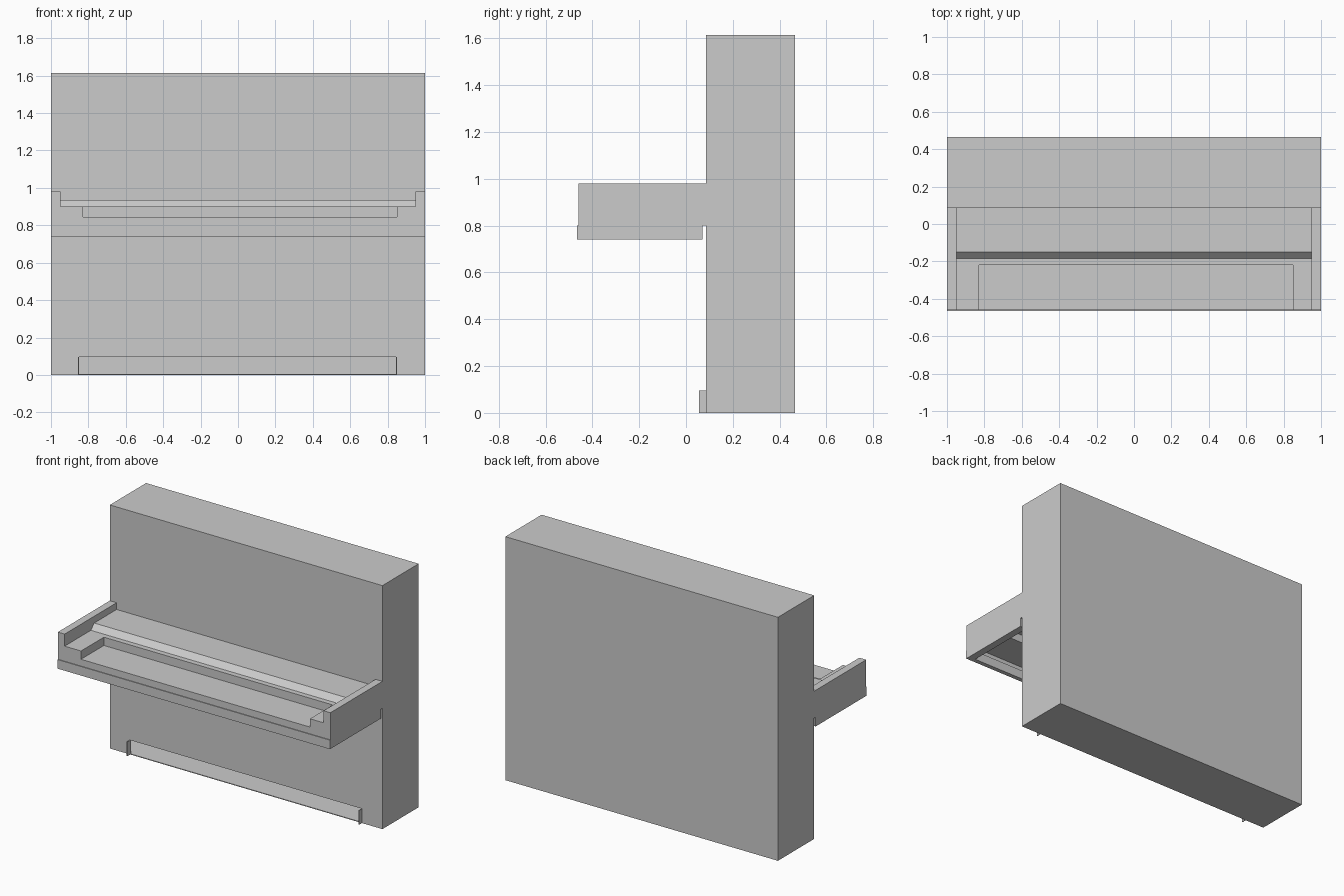
import bpy, bmesh

if "Cube" in bpy.data.objects:
    bpy.data.objects.remove(bpy.data.objects["Cube"])


def box(name, x0, x1, y0, y1, z0, z1):
    bm = bmesh.new()
    bmesh.ops.create_cube(bm, size=1)
    for v in bm.verts:
        v.co = (x1 if v.co.x > 0 else x0,
                y1 if v.co.y > 0 else y0,
                z1 if v.co.z > 0 else z0)
    return link(name, bm)


def extrude_x(name, x0, x1, profile):
    """Extrude a closed (y, z) profile along x."""
    bm = bmesh.new()
    face = bm.faces.new([bm.verts.new((x0, y, z)) for y, z in profile])
    ext = bmesh.ops.extrude_face_region(bm, geom=[face])
    verts = [g for g in ext["geom"] if isinstance(g, bmesh.types.BMVert)]
    bmesh.ops.translate(bm, vec=(x1 - x0, 0, 0), verts=verts)
    bmesh.ops.recalc_face_normals(bm, faces=bm.faces)
    return link(name, bm)


def link(name, bm):
    mesh = bpy.data.meshes.new(name)
    bm.to_mesh(mesh)
    bm.free()
    ob = bpy.data.objects.new(name, mesh)
    bpy.context.collection.objects.link(ob)
    return ob


def cut(target, cutter):
    mod = target.modifiers.new("cut", 'BOOLEAN')
    mod.operation = 'DIFFERENCE'
    mod.solver = 'EXACT'
    mod.object = cutter
    bpy.context.view_layer.objects.active = target
    bpy.ops.object.modifier_apply(modifier=mod.name)
    bpy.data.objects.remove(cutter)


FRONT, BODY = -0.46, 0.085      # keyboard front, cabinet front
WELL_L, WELL_R = -0.83, 0.85    # ends of the key well
T = 0.01                        # panel thickness

# Hollow cabinet with a pedal opening at the foot
cabinet = box("cabinet", -1, 1, BODY, 0.465, 0, 1.615)
cut(cabinet, box("inside_cutter", -0.99, 0.99, BODY + T, 0.455, 0.005, 1.605))
cut(cabinet, box("pedal_cutter", -0.85, 0.845, 0.0, 0.2, 0.005, 0.095))

# Thin jambs either side of the pedal opening
box("pedal_jamb_left", -0.855, -0.85, 0.055, BODY, 0, 0.095)
box("pedal_jamb_right", 0.845, 0.85, 0.055, BODY, 0, 0.095)

# Arms and the side rails under them
for side, x0 in (("left", -1.0), ("right", 0.95)):
    box("arm_" + side, x0, x0 + 0.05, FRONT, BODY, 0.80, 0.98)
    box("side_rail_" + side, x0, x0 + 0.05, -0.435, 0.07, 0.74, 0.80)

# Front rail below the keyboard
box("front_rail", -1, 1, -0.465, -0.435, 0.74, 0.80)

# Key well: front panel, floor and back, open underneath
extrude_x("key_well", WELL_L, WELL_R,
          [(FRONT, 0.80), (FRONT, 0.845), (-0.22, 0.845), (-0.22, 0.90),
           (-0.21, 0.89), (-0.21, 0.835), (FRONT + T, 0.835), (FRONT + T, 0.80)])

# Hollow cheek blocks at both ends of the well
for side, x0, x1, wall in (("left", -0.95, WELL_L, WELL_L - T),
                           ("right", WELL_R, 0.95, WELL_R)):
    extrude_x("cheek_" + side, x0, x1,
              [(FRONT, 0.80), (FRONT, 0.90), (-0.22, 0.90), (-0.22, 0.89),
               (FRONT + T, 0.89), (FRONT + T, 0.80)])
    box("cheek_wall_" + side, wall, wall + T, FRONT + T, -0.21, 0.835, 0.89)

# Ledge and sloped lid behind the keys
extrude_x("key_lid", -0.95, 0.95,
          [(-0.22, 0.90), (-0.185, 0.90), (-0.15, 0.935), (BODY, 0.935),
           (BODY, 0.925), (-0.146, 0.925), (-0.181, 0.89), (-0.22, 0.89)])
